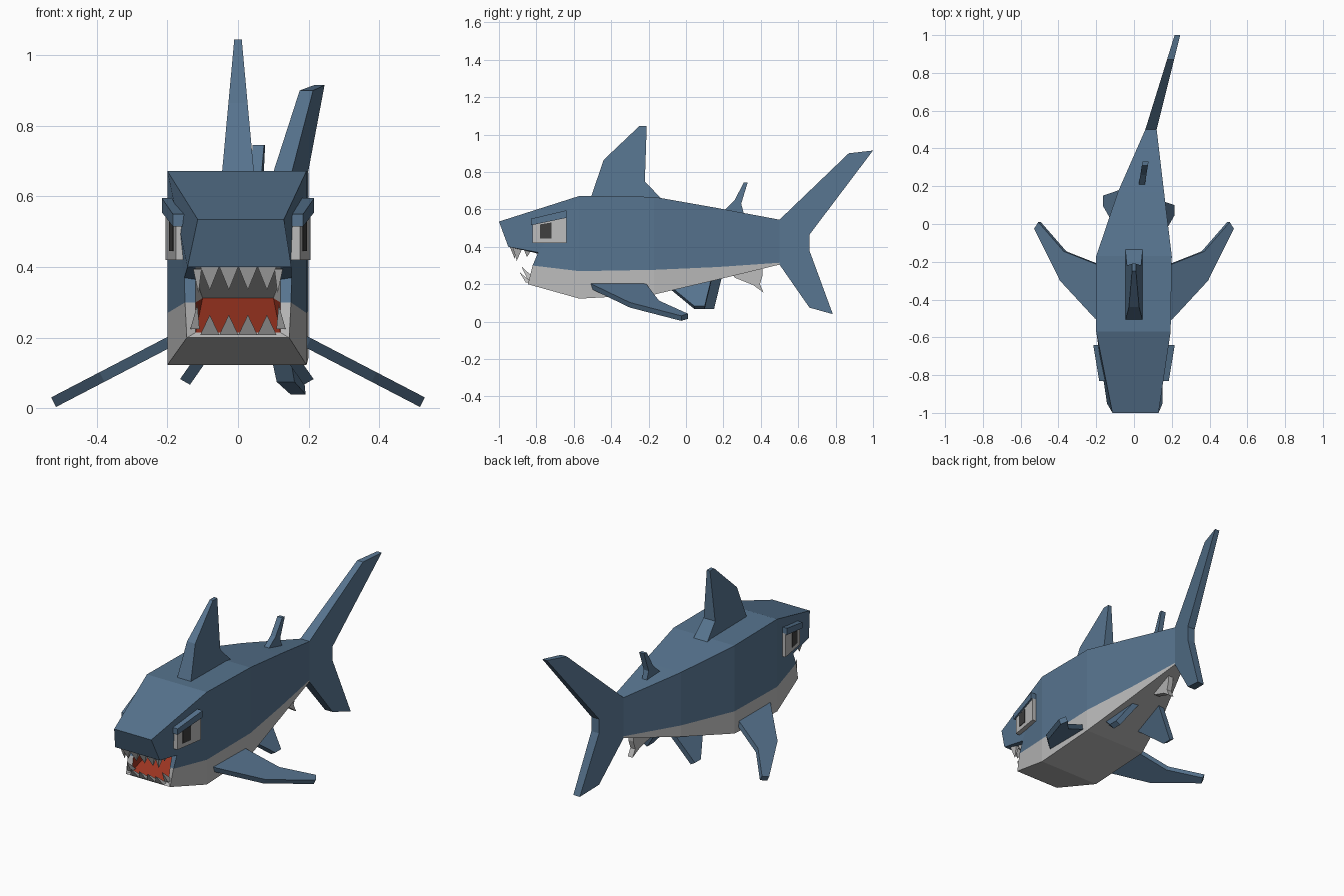
import bpy

if "Cube" in bpy.data.objects:
    bpy.data.objects.remove(bpy.data.objects["Cube"])


def material(name, rgb):
    m = bpy.data.materials.new(name)
    m.diffuse_color = (*rgb, 1)
    m.use_nodes = True
    m.node_tree.nodes["Principled BSDF"].inputs["Base Color"].default_value = m.diffuse_color
    return m


BLUE = material("blue_skin", (0.095, 0.175, 0.275))
BELLY = material("pale_grey", (0.5, 0.5, 0.5))
RED = material("mouth_red", (0.33, 0.035, 0.015))
DARK = material("pupil_dark", (0.05, 0.05, 0.05))


def make(name, verts, faces, mats, face_mats=None):
    me = bpy.data.meshes.new(name)
    me.from_pydata(verts, [], faces)
    for m in mats:
        me.materials.append(m)
    if face_mats:
        me.polygons.foreach_set("material_index", face_mats)
    ob = bpy.data.objects.new(name, me)
    bpy.context.collection.objects.link(ob)
    bpy.context.view_layer.objects.active = ob
    ob.select_set(True)
    bpy.ops.object.mode_set(mode='EDIT')
    bpy.ops.mesh.select_all(action='SELECT')
    bpy.ops.mesh.normals_make_consistent(inside=False)
    bpy.ops.object.mode_set(mode='OBJECT')
    ob.select_set(False)
    return ob


def prism(name, profile, place, mat):
    """Slab from a 2D profile; place(u, v, s) maps it to 3D for sides s = -1, 1."""
    n = len(profile)
    verts = [place(u, v, s) for s in (-1, 1) for u, v in profile]
    faces = [list(range(n))[::-1], list(range(n, 2 * n))]
    faces += [[i, (i + 1) % n, n + (i + 1) % n, n + i] for i in range(n)]
    return make(name, verts, faces, [mat])


# Body with open mouth: points as (centre x, half width, y, z), one per side
pts = {
    "A": (.008, .122, -1.0, .535), "B": (.004, .147, -.95, .40),
    "C": (0, .152, -.79, .37), "D": (0, .15, -.82, .30), "E": (0, .145, -.845, .20),
    "b": (0, .12, -.93, .40), "c": (0, .12, -.79, .365),
    "d": (0, .12, -.81, .30), "e": (0, .12, -.825, .215), "K": (0, .10, -.60, .312),
}
rings = [(-.003, .197, -.57, .672, .27, .123), (0, .2, -.17, .667, .277, .145),
         (.037, .122, .17, .607, .292, .225), (.09, .03, .50, .545, .315, .305)]
for i, (cx, hw, y, top, mid, low) in enumerate(rings):
    for k, z in (("T", top), ("M", mid), ("L", low)):
        pts[k + str(i)] = (cx, hw, y, z)
index, verts = {}, []
for key, (cx, hw, y, z) in pts.items():
    for s in (-1, 1):
        index[key, s] = len(verts)
        verts.append((cx + s * hw, y, z))

side_faces = [("A B C T0", 0), ("C D M0 T0", 0), ("D E L0 M0", 1), ("B b c C", 0),
              ("C c d D", 0), ("D d e E", 1), ("b c K", 1), ("c d K", 1), ("d e K", 2)]
cross_faces = [("A B", 0), ("B b", 0), ("b K", 1), ("K e", 2), ("e E", 1),
               ("E L0", 1), ("A T0", 0), ("T3 M3", 0), ("M3 L3", 1)]
for i in range(3):
    j = i + 1
    side_faces += [(f"T{i} T{j} M{j} M{i}", 0), (f"M{i} M{j} L{j} L{i}", 1)]
    cross_faces += [(f"T{i} T{j}", 0), (f"L{i} L{j}", 1)]
faces, fm = [], []
for keys, m in side_faces:
    for s in (-1, 1):
        faces.append([index[k, s] for k in keys.split()][::s])
        fm.append(m)
for keys, m in cross_faces:
    p, q = keys.split()
    faces.append([index[p, -1], index[p, 1], index[q, 1], index[q, -1]])
    fm.append(m)
make("body", verts, faces, [BLUE, BELLY, RED], fm)

# Fins on the centre line
prism("dorsal_fin", [(-.51, .66), (-.44, .865), (-.25, 1.045), (-.21, 1.045),
                     (-.22, .75), (-.13, .655)],
      lambda y, z, s: (s * (.045 - .092 * (z - .67)), y, z), BLUE)
prism("rear_dorsal_fin", [(.2, .59), (.26, .65), (.31, .745), (.33, .745),
                          (.295, .63), (.31, .575)],
      lambda y, z, s: (.04 + .16 * (y - .2) + s * .016, y, z), BLUE)
prism("tail_fin", [(.5, .545), (.87, .9), (1.0, .915), (.66, .465), (.66, .38),
                   (.785, .04), (.66, .075), (.5, .305)],
      lambda y, z, s: (.09 + .28 * (y - .5) + s * (.03 - .03 * (y - .5)), y, z), BLUE)
prism("belly_fin", [(.24, .27), (.26, .235), (.36, .195), (.415, .155), (.395, .2),
                    (.41, .25), (.41, .3)],
      lambda y, z, s: (.05 + .16 * (y - .25) + s * .016, y, z), BELLY)


def tooth(name, base, tip, wx, wy):
    x, y, z = base
    v = [(x - wx, y - wy, z), (x + wx, y - wy, z), (x + wx, y + wy, z), (x - wx, y + wy, z), tip]
    make(name, v, [[0, 1, 2, 3]] + [[i, (i + 1) % 4, 4] for i in range(4)], [BELLY])


# Paired parts
for side, label in ((-1, "left"), (1, "right")):
    prism("pectoral_fin_" + label,
          [(.16, -.53), (.2, -.5), (.385, -.3), (.522, -.025), (.5, .01), (.365, -.145),
           (.2, -.21), (.16, -.22)],
          lambda x, y, s: (side * (x + s * .007), y, .185 - .52 * (x - .2) + s * .0135), BLUE)
    prism("pelvic_fin_" + label, [(0, -.13), (1, .07), (1, .125), (0, .165)],
          lambda u, y, s: (.025 + side * (.06 + .115 * u + s * .014),
                           y - side * .025, .24 - .165 * u + s * .008), BLUE)

    # Eye block, brow and pupil follow the slope of the head
    def on_head(inner, outer):
        return lambda y, z, s: (side * (.18 + .165 * (y + .82) + (outer if s > 0 else inner)), y, z)
    prism("eye_" + label, [(-.82, .42), (-.64, .42), (-.64, .56), (-.82, .53)],
          on_head(-.04, -.004), BELLY)
    prism("brow_" + label, [(-.83, .515), (-.64, .555), (-.64, .595), (-.83, .55)],
          on_head(-.04, .006), BLUE)
    prism("pupil_" + label, [(-.78, .445), (-.72, .445), (-.72, .53), (-.78, .52)],
          on_head(-.02, -.001), DARK)

    # Side teeth
    for i, y in enumerate((-.90, -.845)):
        tooth(f"upper_side_tooth_{label}_{i}", (side * .115, y, .395),
              (side * .112, y - .005, .325 + .02 * i), .012, .026)
    tooth("lower_side_tooth_" + label, (side * .122, -.825, .225),
          (side * .115, -.88, .295), .013, .022)

# Front teeth
for i in range(4):
    x = -.08 + .054 * i
    tooth(f"upper_tooth_{i}", (x, -.925, .402), (x, -.915, .335), .027, .018)
    tooth(f"lower_tooth_{i}", (x, -.84, .208), (x, -.89, .265), .027, .016)
